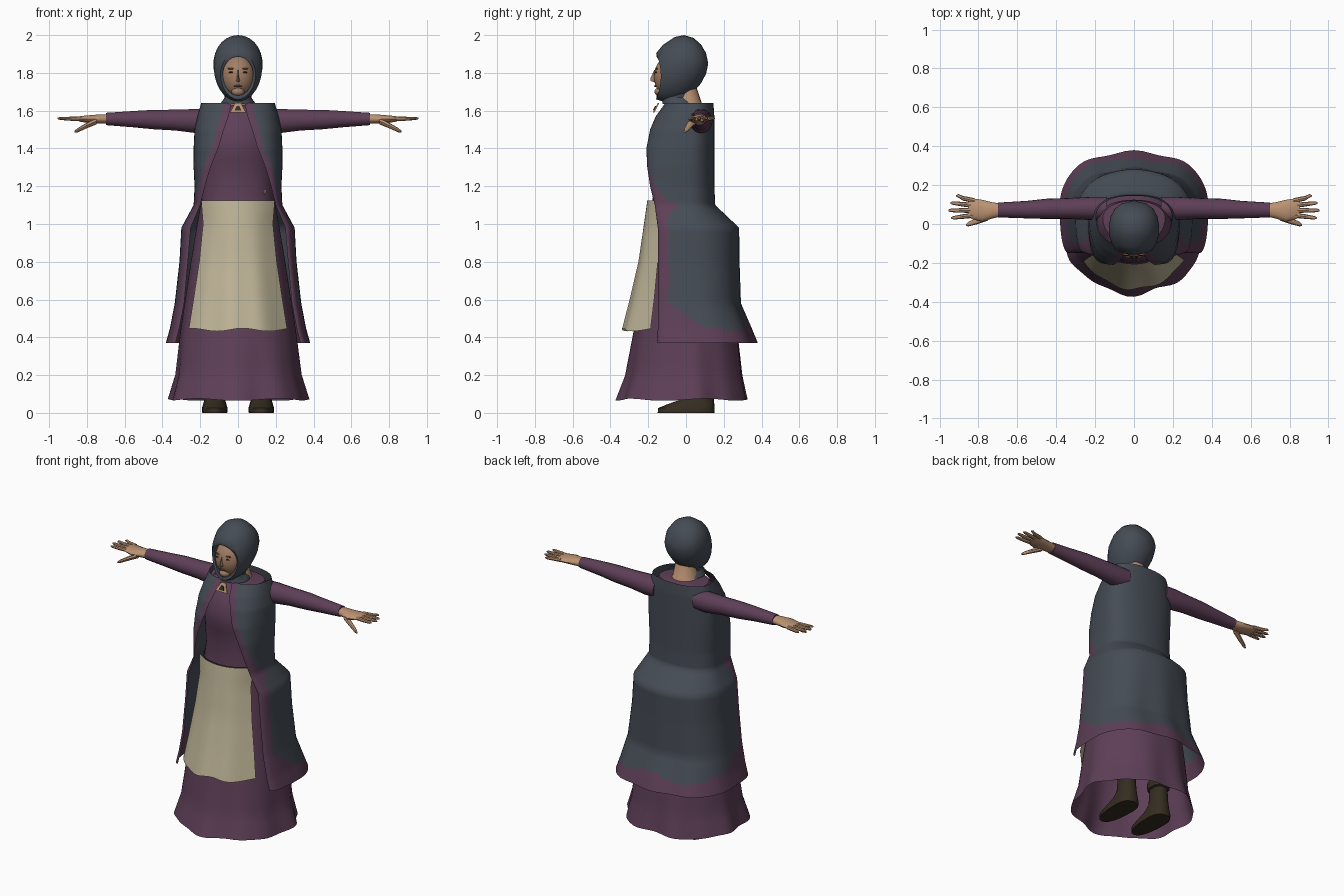
import bpy, bmesh, math
from math import sin, cos, pi

if "Cube" in bpy.data.objects:
    bpy.data.objects.remove(bpy.data.objects["Cube"])


def material(name, r, g, b):
    m = bpy.data.materials.new(name)
    m.diffuse_color = (r, g, b, 1)
    m.use_nodes = True
    m.node_tree.nodes["Principled BSDF"].inputs["Base Color"].default_value = m.diffuse_color
    return m


SLATE = material("slate_wool", 0.060, 0.072, 0.090)
PLUM = material("plum_cloth", 0.112, 0.050, 0.096)
CREAM = material("cream_linen", 0.52, 0.46, 0.31)
SKIN = material("skin", 0.50, 0.29, 0.17)
FACE = material("face_skin", 0.36, 0.21, 0.13)
LEATHER = material("brown_leather", 0.035, 0.026, 0.015)
LIP = material("lip", 0.20, 0.09, 0.065)


def finish(bm, name, mats, angle=40):
    bmesh.ops.recalc_face_normals(bm, faces=bm.faces)
    me = bpy.data.meshes.new(name)
    bm.to_mesh(me)
    bm.free()
    for m in mats:
        me.materials.append(m)
    ob = bpy.data.objects.new(name, me)
    bpy.context.collection.objects.link(ob)
    bpy.context.view_layer.objects.active = ob
    ob.select_set(True)
    bpy.ops.object.shade_smooth_by_angle(angle=math.radians(angle))
    ob.select_set(False)
    return ob


def loft(name, rings, mats, closed=True, caps=(False, False), rule=None, angle=40):
    """Skin a list of equal-length point rings; rule picks a material from face centre and column."""
    bm = bmesh.new()
    vs = [[bm.verts.new(p) for p in r] for r in rings]
    n = len(vs[0])
    for a, b in zip(vs, vs[1:]):
        for i in range(n if closed else n - 1):
            j = (i + 1) % n
            f = bm.faces.new((a[i], a[j], b[j], b[i]))
            if rule:
                f.material_index = rule(f.calc_center_median(), i)
    for use, r in zip(caps, (vs[0], vs[-1])):
        if use:
            bm.faces.new(r)
    return finish(bm, name, mats, angle)


def resample(levels, steps):
    """Linear interpolation between keyed levels."""
    out = []
    for a, b in zip(levels, levels[1:]):
        out += [[p + (q - p) * k / steps for p, q in zip(a, b)] for k in range(steps)]
    return out + [list(levels[-1])]


def power(v, e):
    return math.copysign(abs(v) ** e, v)


def oval(z, w, yf, yb, cy, n=40, cx=0, fold=0, e=0.95):
    """Horizontal ring with its own front and back depth, optionally rippled."""
    pts = []
    for i in range(n):
        t = 2 * pi * i / n
        s = 1 + fold * (sin(7 * t + 0.6) + 0.6 * sin(11 * t))
        y = power(sin(t), e) * s
        pts.append((cx + w * power(cos(t), e) * s,
                    cy + y * ((yb - cy) if y > 0 else (cy - yf)), z + fold * 0.2 * sin(5 * t)))
    return pts


def tube(name, keys, mat, n=12, side=1, **kw):
    """Limb along x: keys are x, y, z, radius y, radius z."""
    rings = [[(side * x, y + ry * cos(2 * pi * i / n), z + rz * sin(2 * pi * i / n))
              for i in range(n)] for x, y, z, ry, rz in keys]
    return loft(name, rings, [mat], caps=(True, True), **kw)


def blob(name, loc, size, mat, seg=16):
    bm = bmesh.new()
    bmesh.ops.create_uvsphere(bm, u_segments=seg, v_segments=seg // 2 + 2, radius=1)
    for v in bm.verts:
        v.co = [l + s * c for l, s, c in zip(loc, size, v.co)]
    return finish(bm, name, [mat])


# Skirt: z, half width, front, back, centre, fold strength
skirt = [(1.12, .195, -.18, .11, -.02, 0), (0.98, .22, -.20, .20, 0, 0),
         (0.80, .25, -.225, .235, 0, .003), (0.43, .305, -.275, .275, 0, .008),
         (0.20, .33, -.315, .30, 0, .018), (0.07, .365, -.36, .325, 0, .028)]
loft("skirt", [oval(*l[:5], n=72, fold=l[5]) for l in resample(skirt, 4)], [PLUM])

# Bodice, closed at the shoulders
bodice = [(1.10, .195, -.18, .11, -.02), (1.20, .185, -.17, .10, -.02), (1.34, .19, -.185, .11, -.02),
          (1.39, .19, -.20, .12, -.01), (1.48, .195, -.19, .125, 0), (1.57, .19, -.15, .125, .02),
          (1.62, .16, -.10, .12, .03), (1.63, .07, -.07, .09, .01)]
loft("bodice", [oval(*l) for l in bodice], [PLUM], caps=(False, True))

# Apron: z, half width, front, edge depth
apron = resample([(1.125, .195, -.205, -.12), (1.0, .185, -.222, -.13), (0.8, .205, -.25, -.15),
                  (0.6, .235, -.295, -.17), (0.44, .26, -.335, -.19)], 3)
COLS = 28
loft("apron", [[(w * u, ye + (yf - ye) * (1 - abs(u) ** 2.2) + (1.1 - z) * .010 * sin(9 * u),
                 z + (1.1 - z) * .012 * sin(6 * u + 1))
                for u in (2 * i / COLS - 1 for i in range(COLS + 1))] for z, w, yf, ye in apron],
     [CREAM], closed=False)
# Waist cord above the apron
loft("waist_cord", [oval(z, .198, -.193, .12, -.02) for z in (1.125, 1.112)], [LEATHER])
# Small bodice clasps
for x, w in ((-.09, .022), (.14, .010)):
    blob("bodice_clasp", (x, -.17 + abs(x) * .35, 1.17), (w, .012, .014), SKIN, 8)

# Cloak: z, half width, back, side centre, front edge x, front edge y
cloak = [(1.64, .195, .145, .04, .035, -.11), (1.57, .215, .15, .04, .05, -.16),
         (1.50, .23, .15, .03, .075, -.19), (1.40, .235, .15, .02, .105, -.21),
         (1.30, .235, .15, .01, .145, -.205), (1.20, .23, .15, .01, .175, -.19),
         (1.10, .235, .155, .01, .20, -.165), (0.98, .30, .28, .03, .25, -.15),
         (0.80, .31, .28, .04, .265, -.15), (0.58, .335, .285, .06, .285, -.15),
         (0.45, .36, .34, .09, .31, -.15), (0.37, .382, .372, .10, .33, -.15)]
Q = 16


def cloak_ring(z, w, yb, cy, fx, fy):
    half = []
    for i in range(Q + 1):                       # centre back to side
        t = pi / 2 * i / Q
        half.append((w * sin(t) ** .9, cy + (yb - cy) * cos(t) ** .9 if i < Q else cy))
    for i in range(1, Q + 1):                    # side to front opening
        t = pi / 2 * i / Q
        half.append((fx + (w - fx) * max(cos(t), 0) ** .85, cy + (fy - cy) * sin(t) ** .85))
    k = min(max((1.1 - z) / .7, 0), 1) * .008
    half = [(x, y + k * cos(9 * x / w)) for x, y in half]
    return [(-x, y, z) for x, y in half[:0:-1]] + [(x, y, z) for x, y in half]


def cloak_rule(c, i):
    hem = .455 + .02 * sin(14 * c.x + 1) + max(0, .10 - c.y) * .75
    if c.z < hem:
        return 1
    if c.z > 1.05:                               # trim follows the opening
        for a, b in zip(cloak, cloak[1:]):
            if b[0] <= c.z <= a[0]:
                f = (a[0] - c.z) / (a[0] - b[0])
                edge = a[4] + (b[4] - a[4]) * f
                return int(abs(c.x) < edge + .035 and c.y < 0)
    return int(c.y < -.095)


loft("cloak", [cloak_ring(*l) for l in resample(cloak, 6)], [SLATE, PLUM], closed=False,
     rule=cloak_rule, angle=50)

# Brooch: small pointed plate with a dark inset
for nm, s, y, m in (("brooch", 1, -.165, SKIN), ("brooch_inset", .45, -.172, LEATHER)):
    shape = [(-.042, -.02), (.042, -.02), (.016, .03), (-.016, .03)]
    loft(nm, [[(x * s, yy - z * -.5 * s, 1.61 + z * s) for x, z in shape] for yy in (y, y + .008)],
         [m], caps=(True, True), angle=20)

# Neck and hood collar
loft("neck", [oval(z, w, yf, yb, 0, 20) for z, w, yf, yb in
              ((1.60, .10, -.07, .105), (1.635, .075, -.065, .085), (1.74, .06, -.06, .05))], [SKIN])
loft("hood_collar", [oval(z, w, yf, yb, -.04, 24) for z, w, yf, yb in
                     ((1.635, .095, -.125, .05), (1.67, .07, -.125, .04), (1.74, .08, -.12, .06))],
     [SLATE])

# Hood: rings run from the face opening to the back; depth, top, bottom, half width, bow
hood = [(-.155, 1.885, 1.68, .080, .03), (-.158, 1.905, 1.66, .093, .025), (-.12, 1.950, 1.648, .113, .015),
        (-.06, 1.99, 1.645, .128, 0), (-.01, 2.0, 1.66, .130, 0), (.04, 1.985, 1.70, .120, 0),
        (.08, 1.95, 1.745, .098, 0), (.106, 1.905, 1.795, .062, 0), (.116, 1.86, 1.84, .012, 0)]
N = 28
loft("hood", [[(w * cos(2 * pi * i / N) * (1 + .08 * sin(2 * pi * i / N)),
                y + bow * cos(2 * pi * i / N) ** 2,
                (t + b) / 2 + (t - b) / 2 * sin(2 * pi * i / N)) for i in range(N)]
              for y, t, b, w, bow in hood], [SLATE], caps=(False, True), angle=60)

# Face
blob("face", (0, -.07, 1.78), (.092, .10, .115), FACE, 28)
loft("nose", [[(-w, -.15, z), (0, y, z), (w, -.15, z)] for z, w, y in
              ((1.815, .007, -.168), (1.775, .012, -.187), (1.758, .017, -.188), (1.75, .013, -.165))],
     [FACE], caps=(True, True), angle=60)
blob("chin", (0, -.135, 1.70), (.035, .032, .025), FACE, 12)
blob("mouth", (0, -.163, 1.73), (.024, .006, .005), LIP, 12)
for s in (-1, 1):
    blob("eye", (s * .036, -.159, 1.803), (.014, .006, .004), LEATHER, 10)
    blob("eyebrow", (s * .038, -.155, 1.822), (.020, .007, .004), LIP, 10)

for s in (-1, 1):
    # Sleeve
    tube("sleeve", [(.14, .08, 1.545, .06, .06), (.22, .08, 1.545, .060, .065), (.33, .08, 1.55, .054, .056),
                    (.45, .078, 1.553, .052, .052), (.55, .074, 1.555, .045, .044),
                    (.70, .072, 1.556, .038, .033)], PLUM, 18, s)
    # Hand with four fingers and a thumb
    tube("palm", [(.68, .072, 1.556, .032, .026), (.73, .07, 1.556, .042, .025), (.78, .068, 1.555, .056, .022),
                  (.83, .078, 1.556, .054, .016), (.85, .082, 1.556, .048, .010)], SKIN, 14, s)
    for y0, y1, tip in ((.120, .145, .915), (.095, .108, .945), (.070, .070, .955), (.045, .032, .94)):
        tube("finger", [(.82, y0, 1.557, .013, .012), (.88, (y0 + y1) / 2, 1.557, .012, .011),
                        (tip - .012, y1, 1.559, .009, .008), (tip, y1, 1.559, .004, .004)], SKIN, 8, s)
    tube("thumb", [(.75, .04, 1.545, .022, .018), (.80, .018, 1.522, .017, .015),
                   (.85, .0, 1.496, .012, .011), (.865, -.006, 1.489, .005, .005)], SKIN, 8, s)
    # Boot with folded cuff, and the leg above it
    boot = [(0, .066, -.15, .15, .06), (.025, .068, -.148, .152, .06), (.045, .062, -.10, .15, .06),
            (.07, .055, -.03, .148, .07), (.11, .048, .012, .142, .08), (.20, .046, .022, .135, .08),
            (.205, .058, .010, .148, .08), (.25, .060, .008, .15, .08), (.255, .045, .025, .135, .08)]
    loft("boot", [oval(z, w, f, b, c, 24, s * .123, 0, .85) for z, w, f, b, c in boot], [LEATHER],
         caps=(True, True))
    loft("leg", [oval(z, w, .08 - w, .08 + w, .08, 14, s * .12) for z, w in
                 ((.22, .04), (.40, .052), (.70, .06))], [SKIN], caps=(True, True))
